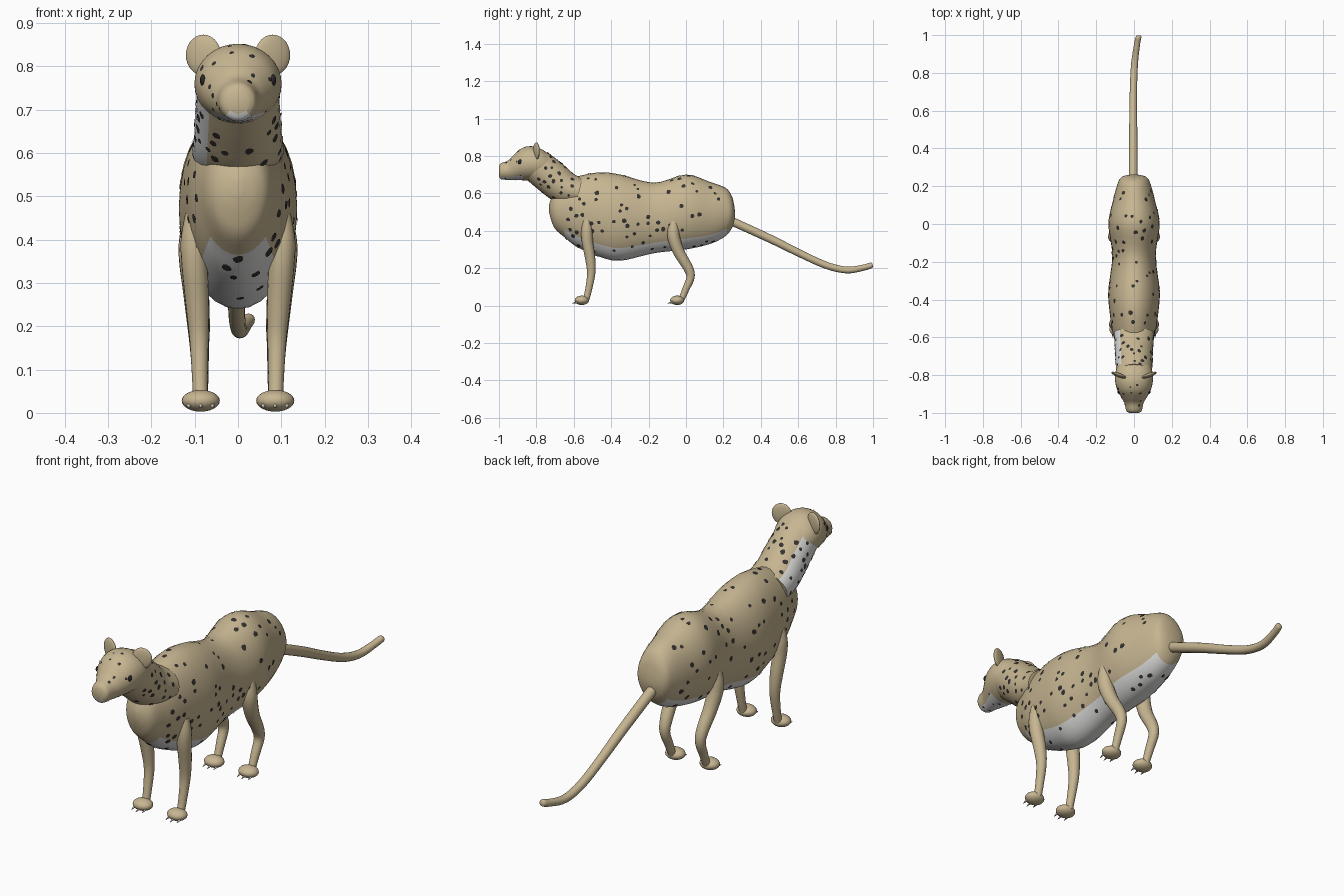
import bpy, bmesh, math, random
from mathutils import Vector, Matrix
from mathutils.bvhtree import BVHTree

if "Cube" in bpy.data.objects:
    bpy.data.objects.remove(bpy.data.objects["Cube"])

random.seed(7)


def material(name, rgb):
    m = bpy.data.materials.new(name)
    m.diffuse_color = (*rgb, 1)
    m.use_nodes = True
    m.node_tree.nodes["Principled BSDF"].inputs["Base Color"].default_value = m.diffuse_color
    return m


TAN = material("tan fur", (0.57, 0.465, 0.285))
PALE = material("pale underside", (0.73, 0.73, 0.72))
DARK = material("dark spots", (0.035, 0.033, 0.03))
EYE = material("eye black", (0.02, 0.02, 0.022))
CLAW = material("claw", (0.7, 0.68, 0.62))


def finish(bm, name, mats):
    me = bpy.data.meshes.new(name)
    bm.to_mesh(me)
    bm.free()
    for m in mats:
        me.materials.append(m)
    ob = bpy.data.objects.new(name, me)
    bpy.context.collection.objects.link(ob)
    me.shade_smooth()
    me.set_sharp_from_angle(angle=math.radians(50))
    return ob


def smooth_path(secs, k=5):
    """Catmull-Rom through section tuples."""
    s = [Vector(p) for p in secs]
    out = []
    for i in range(len(s) - 1):
        p0, p1, p2, p3 = s[max(i - 1, 0)], s[i], s[i + 1], s[min(i + 2, len(s) - 1)]
        for j in range(k):
            t = j / k
            out.append(0.5 * (2 * p1 + (p2 - p0) * t + (2 * p0 - 5 * p1 + 4 * p2 - p3) * t * t
                              + (3 * p1 - p0 - 3 * p2 + p3) * t ** 3))
    return out + [s[-1]]


def loft(name, secs, n=32, upright=False, pale=None):
    """Skin elliptical rings (x, y, z, rx, rz) along a path; pale(angle, y) picks pale faces."""
    rows = smooth_path(secs)
    bm = bmesh.new()
    rings = []
    X = Vector((1, 0, 0))
    for i, r in enumerate(rows):
        c = Vector(r[:3])
        t = Vector(rows[min(i + 1, len(rows) - 1)][:3]) - Vector(rows[max(i - 1, 0)][:3])
        t.x = 0
        up = Vector((0, 0, 1)) if upright else X.cross(t.normalized())
        rings.append([bm.verts.new(c + X * r[3] * math.cos(a) + up * r[4] * math.sin(a))
                      for a in (2 * math.pi * j / n for j in range(n))])
    for i in range(len(rings) - 1):
        for j in range(n):
            k = (j + 1) % n
            f = bm.faces.new((rings[i][j], rings[i][k], rings[i + 1][k], rings[i + 1][j]))
            y = f.calc_center_median().y
            if pale and pale(2 * math.pi * (j + 0.5) / n, y):
                f.material_index = 1
    bm.faces.new(rings[0])
    bm.faces.new(rings[-1])
    bmesh.ops.recalc_face_normals(bm, faces=bm.faces)
    return finish(bm, name, [TAN, PALE])


def ellipsoid(name, loc, radii, mat, rot_z=0.0):
    bm = bmesh.new()
    bmesh.ops.create_uvsphere(bm, u_segments=24, v_segments=14, radius=1)
    bm.transform(Matrix.Translation(loc) @ Matrix.Rotation(rot_z, 4, 'Z') @ Matrix.Diagonal((*radii, 1)))
    return finish(bm, name, [mat])


# Torso: y, top, bottom, half width
torso = [(-0.732, .54, .50, .012), (-0.722, .57, .46, .045), (-0.70, .62, .41, .07), (-0.65, .655, .365, .09),
         (-0.58, .69, .312, .112), (-0.46, .712, .26, .13), (-0.35, .70, .24, .136), (-0.17, .657, .28, .115),
         (0, .70, .30, .135), (.13, .66, .33, .11), (.21, .63, .37, .088), (.243, .59, .41, .072),
         (.257, .54, .45, .045), (.262, .50, .48, .012)]
body = loft("body", [(0, y, (a + b) / 2, w, (a - b) / 2) for y, a, b, w in torso], upright=True,
            pale=lambda a, y: math.sin(a) < -0.7 and -0.65 < y < 0.22)

# Neck with a pale patch on one side
neck = loft("neck", [(0, -.80, .75, .094, .092), (0, -.72, .685, .098, .094),
                     (0, -.65, .63, .102, .09), (0, -.572, .606, .106, .078)],
            pale=lambda a, y: math.cos(a) < -0.7)

# Head and muzzle
head = loft("head", [(0, -1.0, .718, .026, .028), (0, -.988, .718, .041, .043), (0, -.95, .724, .05, .052),
                     (0, -.92, .738, .066, .068), (0, -.88, .755, .088, .085), (0, -.83, .76, .1, .092),
                     (0, -.78, .755, .097, .085), (0, -.73, .745, .075, .06), (0, -.71, .74, .04, .03)],
            upright=True, pale=lambda a, y: math.sin(a) < -0.7 and y < -.87)

# Tail
loft("tail", [(-.004, .22, .462, .023, .023), (-.004, .45, .357, .022, .022), (-.004, .61, .278, .02, .02),
              (-.002, .75, .215, .019, .019), (.004, .86, .19, .018, .018), (.016, .95, .203, .016, .016),
              (.024, .99, .215, .015, .015), (.025, .998, .217, .006, .006)], n=16)

# Legs, paws, claws, ears and eyes on both sides
FRONT = [(.1, -.53, .46, .022), (.102, -.53, .40, .03), (.1, -.527, .34, .03), (.094, -.512, .25, .027),
         (.09, -.507, .17, .022), (.088, -.522, .08, .018), (.087, -.535, .03, .017)]
HIND = [(.1, -.065, .46, .024), (.104, -.068, .40, .032), (.103, -.062, .35, .033), (.097, -.035, .28, .03),
        (.091, .012, .2, .026), (.089, .024, .15, .022), (.087, 0, .09, .019), (.086, -.025, .03, .016)]
for s, side in ((1, "right"), (-1, "left")):
    for name, path, py in (("front", FRONT, -.557), ("hind", HIND, -.047)):
        loft(f"{name}_leg_{side}", [(s * x, y, z, r, r) for x, y, z, r in path], n=20)
        ellipsoid(f"{name}_paw_{side}", (s * .086, py, .028), (.044, .038, .025), TAN)
        bm = bmesh.new()
        for dx in (-.027, 0, .027):
            m = (Matrix.Translation((s * .086 + dx, py - .036 + abs(dx) * .3, .016))
                 @ Matrix.Rotation(math.radians(105), 4, 'X'))
            bmesh.ops.create_cone(bm, cap_ends=True, segments=10, radius1=.007, radius2=.001,
                                  depth=.032, matrix=m)
        finish(bm, f"{name}_claws_{side}", [CLAW])
    ellipsoid(f"ear_{side}", (s * .08, -.80, .826), (.043, .011, .047), TAN, s * .35)
    ellipsoid(f"eye_{side}", (s * .081, -.888, .768), (.007, .011, .013), EYE)


# Dark spots: thin irregular plates laid on the surface
def tree(ob):
    me = ob.data
    return BVHTree.FromPolygons([v.co for v in me.vertices], [p.vertices for p in me.polygons])


trees = {o.name: tree(o) for o in (body, neck, head)}


def inside(t, p):
    loc, nor, _, _ = t.find_nearest(p)
    return (p - loc).dot(nor) < 0.002


def scatter(ob, count, y0, y1, axis, size, gap):
    t, done, tries = trees[ob.name], [], 0
    bm = bmesh.new()
    while len(done) < count and tries < 3000:
        tries += 1
        y, a = random.uniform(y0, y1), random.uniform(0, 2 * math.pi)
        d = Vector((math.cos(a), 0, math.sin(a)))
        p, nor, _, _ = t.ray_cast(Vector((0, y, axis(y))) + d, -d)
        if p is None or any((p - q).length < gap for q in done):
            continue
        if any(k != ob.name and inside(o, p) for k, o in trees.items()):
            continue
        done.append(p)
        u = nor.orthogonal().normalized()
        v = nor.cross(u)
        r = random.uniform(*size)
        ring = []
        for j in range(9):
            b, rr = 2 * math.pi * j / 9, r * random.uniform(.8, 1.15)
            q, qn, _, _ = t.find_nearest(p + (u * math.cos(b) + v * math.sin(b)) * rr)
            ring.append(bm.verts.new(q + qn * .002))
        mid = bm.verts.new(p + nor * .0025)
        for j in range(9):
            bm.faces.new((mid, ring[j], ring[(j + 1) % 9]))
    finish(bm, ob.name + "_spots", [DARK])


scatter(body, 135, -.64, .19, lambda y: .49, (.008, .013), .03)
scatter(neck, 50, -.80, -.59, lambda y: .75 - (y + .8) * .8, (.007, .012), .028)
scatter(head, 22, -.98, -.85, lambda y: .73, (.004, .008), .025)
